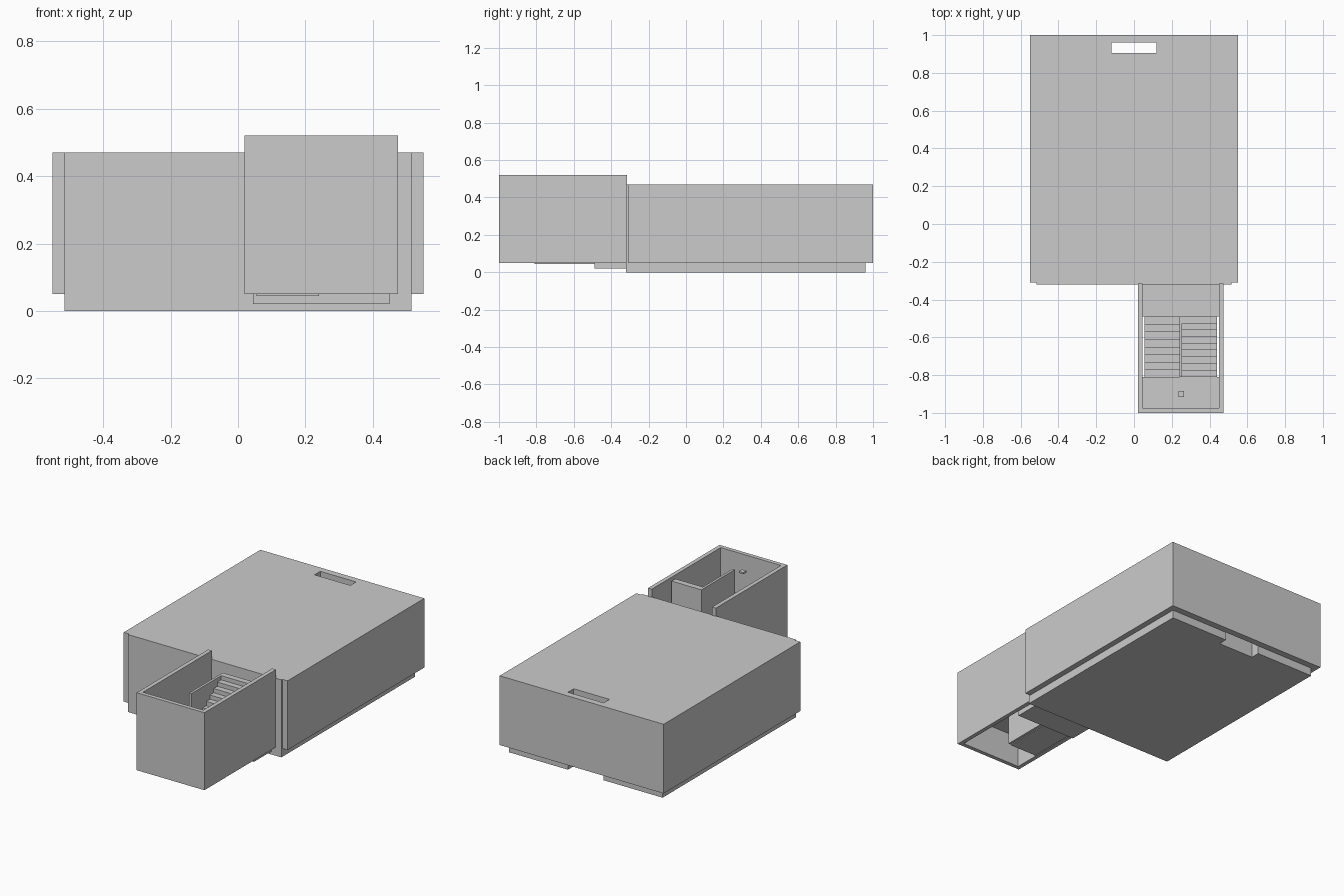
import bpy, bmesh

if "Cube" in bpy.data.objects:
    bpy.data.objects.remove(bpy.data.objects["Cube"])


def finish(name, bm):
    bmesh.ops.recalc_face_normals(bm, faces=bm.faces)
    me = bpy.data.meshes.new(name)
    bm.to_mesh(me)
    bm.free()
    ob = bpy.data.objects.new(name, me)
    bpy.context.collection.objects.link(ob)
    return ob


def prism(name, pts, axis, lo, hi):
    """Extrude a 2D profile: axis 'z' takes (x, y) points, axis 'x' takes (y, z)."""
    bm = bmesh.new()
    place = (lambda p, t: (p[0], p[1], t)) if axis == 'z' else (lambda p, t: (t, p[0], p[1]))
    face = bm.faces.new([bm.verts.new(place(p, lo)) for p in pts])
    ext = bmesh.ops.extrude_face_region(bm, geom=[face])
    d = (0, 0, hi - lo) if axis == 'z' else (hi - lo, 0, 0)
    bmesh.ops.translate(bm, vec=d, verts=[v for v in ext['geom'] if isinstance(v, bmesh.types.BMVert)])
    return finish(name, bm)


def box(name, x0, x1, y0, y1, z0, z1):
    return prism(name, [(x0, y0), (x1, y0), (x1, y1), (x0, y1)], 'z', z0, z1)


def cut(ob, *dims):
    cutter = box(ob.name + "_cutter", *dims)
    cutter.hide_render = True
    cutter.hide_set(True)
    cutter.display_type = 'WIRE'
    m = ob.modifiers.new("opening", 'BOOLEAN')
    m.operation, m.object, m.solver = 'DIFFERENCE', cutter, 'EXACT'


# Floor slab, notched at the back for the light shaft
prism("floor_slab", [(-.515, -.32), (.515, -.32), (.515, .96), (.12, .96), (.12, .905),
                     (-.12, .905), (-.12, .96), (-.515, .96)], 'z', 0, .052)

# Outer walls and roof
for side, s in (("left", -1), ("right", 1)):
    a, b = sorted((s * .515, s * .55))
    box(side + "_wall", a, b, -.31, .96, .05, .47)
box("back_wall", -.55, .55, .96, 1, .05, .47)
front = box("front_wall", -.515, .515, -.32, -.285, .05, .47)
cut(front, .08, .22, -.4, -.2, .052, .34)
roof = box("roof", -.515, .515, -.285, .96, .43, .47)
cut(roof, -.12, .12, .905, 1.0, .4, .5)

# Light shaft enclosure
prism("shaft_wall", [(-.14, .96), (-.14, .885), (.14, .885), (.14, .96), (.12, .96),
                     (.12, .905), (-.12, .905), (-.12, .96)], 'z', .05, .43)

# Stairwell enclosure, open at top and bottom
prism("stairwell_wall", [(.02, -.315), (.02, -1), (.475, -1), (.475, -.315), (.45, -.315),
                         (.45, -.975), (.045, -.975), (.045, -.315)], 'z', .05, .52)

# Landings
box("lower_landing", .045, .45, -.49, -.315, .02, .05)
box("middle_landing", .045, .45, -.975, -.81, .24, .275)
box("landing_lamp", .235, .265, -.915, -.885, .45, .46)


def flight(name, x0, x1, y0, z0, run, rise, n, base):
    pts = [(y0, base)]
    for i in range(n):
        pts += [(y0 + i * run, z0 + (i + 1) * rise), (y0 + (i + 1) * run, z0 + (i + 1) * rise)]
    pts.append((y0 + n * run, base))
    return prism(name, pts, 'x', x0, x1)


# Two opposing stair flights with a central parapet
flight("lower_stairs", .055, .24, -.49, .05, -.04, .025, 8, .045)
flight("upper_stairs", .255, .44, -.81, .275, .32 / 9, .23 / 9, 9, .24)
box("stair_parapet", .24, .255, -.81, -.49, .05, .505)
